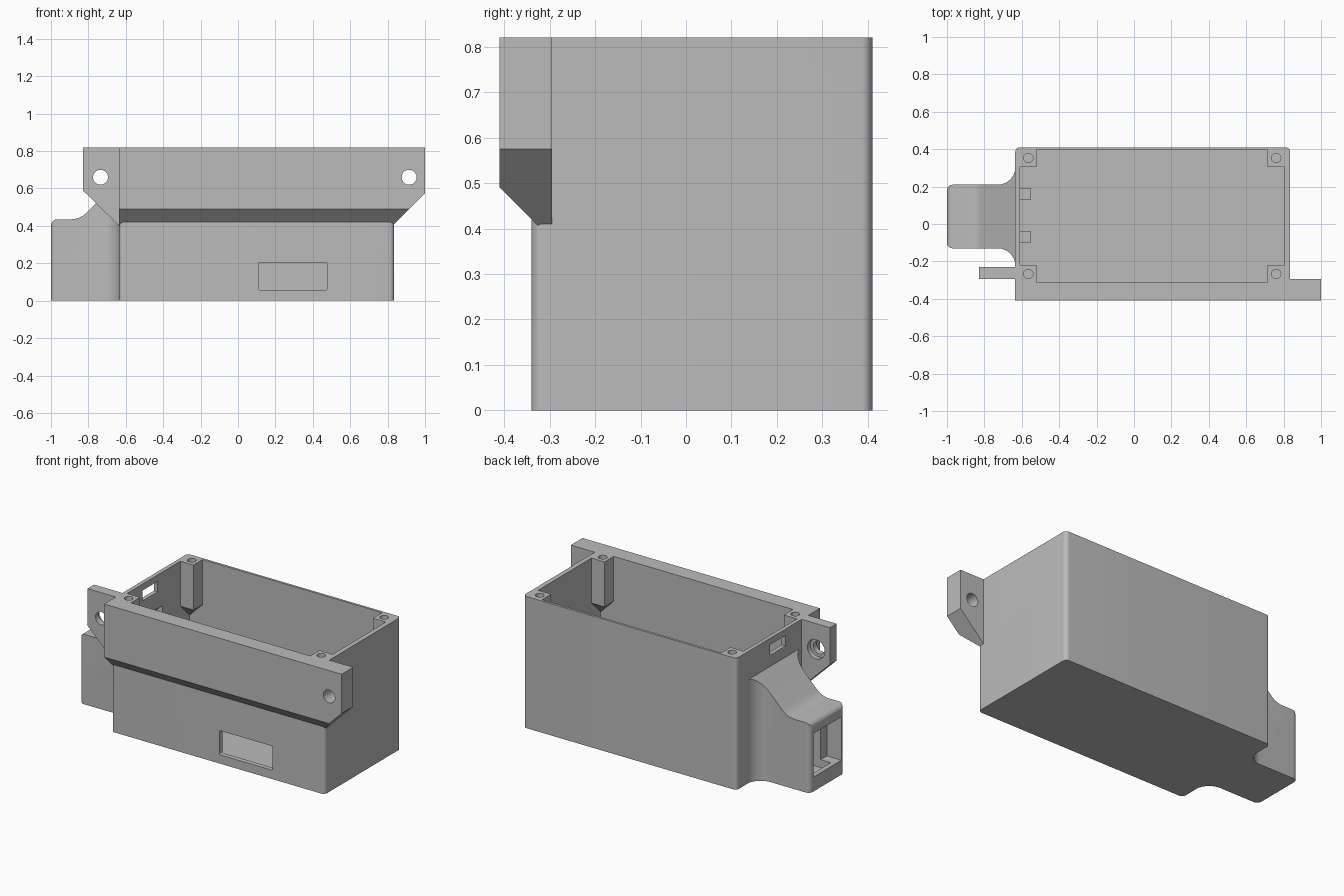
import bpy, bmesh, math
from mathutils import Vector

cube = bpy.data.objects.get("Cube")
if cube:
    bpy.data.objects.remove(cube, do_unlink=True)

grey = bpy.data.materials.new("plain grey plastic")
grey.use_nodes = True
grey.diffuse_color = (0.5, 0.5, 0.5, 1)
grey.node_tree.nodes["Principled BSDF"].inputs["Base Color"].default_value = (0.5, 0.5, 0.5, 1)


def rounded(points, steps=8):
    """Outline from (a, b) or (a, b, radius) corners."""
    out = []
    n = len(points)
    for i, p in enumerate(points):
        c = Vector(p[:2])
        if len(p) < 3:
            out.append(c)
            continue
        u = (Vector(points[i - 1][:2]) - c).normalized()
        v = (Vector(points[(i + 1) % n][:2]) - c).normalized()
        half = u.angle(v) / 2
        centre = c + (u + v).normalized() * (p[2] / math.sin(half))
        start = c + u * (p[2] / math.tan(half)) - centre
        end = c + v * (p[2] / math.tan(half)) - centre
        sweep = start.angle(end)
        for k in range(steps + 1):
            t = k / steps
            out.append(centre + (start * math.sin((1 - t) * sweep)
                                 + end * math.sin(t * sweep)) / math.sin(sweep))
    return out


def finish(name, bm):
    bmesh.ops.recalc_face_normals(bm, faces=bm.faces)
    mesh = bpy.data.meshes.new(name)
    bm.to_mesh(mesh)
    bm.free()
    mesh.materials.append(grey)
    ob = bpy.data.objects.new(name, mesh)
    bpy.context.collection.objects.link(ob)
    return ob


def prism(name, outline, low, high, axis="z"):
    """Extrude an outline along an axis from low to high."""
    place = {"x": lambda a, b, h: (h, a, b),
             "y": lambda a, b, h: (a, h, b),
             "z": lambda a, b, h: (a, b, h)}[axis]
    bm = bmesh.new()
    face = bm.faces.new([bm.verts.new(place(a, b, low)) for a, b in rounded(outline)])
    new = bmesh.ops.extrude_face_region(bm, geom=[face])["geom"]
    move = Vector(place(0, 0, high - low))
    bmesh.ops.translate(bm, vec=move, verts=[g for g in new if isinstance(g, bmesh.types.BMVert)])
    return finish(name, bm)


def block(name, x0, x1, y0, y1, z0, z1):
    return prism(name, [(x0, y0), (x1, y0), (x1, y1), (x0, y1)], z0, z1)


def cylinder(name, a, b, radius, low, high, axis):
    ring = [(a + radius * math.cos(math.tau * i / 32),
             b + radius * math.sin(math.tau * i / 32)) for i in range(32)]
    return prism(name, ring, low, high, axis)


def combine(target, tool, operation):
    mod = target.modifiers.new(operation, "BOOLEAN")
    mod.operation, mod.solver, mod.object = operation, "EXACT", tool
    bpy.context.view_layer.objects.active = target
    bpy.ops.object.modifier_apply(modifier=mod.name)
    bpy.data.objects.remove(tool, do_unlink=True)


# Main box with rounded upright corners
R = 0.025
LEFT, RIGHT, FRONT, BACK, TOP = -0.635, 0.835, -0.34, 0.41, 0.82
body = prism("enclosure", [(LEFT, FRONT, R), (RIGHT, FRONT, R), (RIGHT, BACK, R), (LEFT, BACK, R)], 0, TOP)

# Front mounting flange with a 45 degree underside
flange = prism("flange", [(LEFT, 0.385), (0.81, 0.385), (1, 0.575), (1, TOP), (LEFT, TOP)],
               -0.41, -0.295, "y")
combine(flange, prism("chamfer", [(-0.5, 0.58), (-0.5, 0.2), (-0.12, 0.2)], -1, 1.2, "x"), "DIFFERENCE")
combine(body, flange, "UNION")

# Second mounting ear
ear = prism("ear", [(-0.62, 0.385), (-0.83, 0.59), (-0.83, TOP), (-0.62, TOP)], -0.295, -0.23, "y")
combine(body, ear, "UNION")

# Connector housing: flared plan trimmed by a sloping side profile
housing = prism("housing", [(-0.62, -0.3), (-0.634, -0.3), (-0.634, -0.13, 0.095), (-1, -0.13, 0.03),
                            (-1, 0.21, 0.03), (-0.634, 0.21, 0.095), (-0.634, 0.38), (-0.62, 0.38)], 0, 0.8)
side = prism("side_profile", [(-0.5, -0.1), (-1, -0.1), (-1, 0.435, 0.035), (-0.845, 0.435, 0.12),
                              (-0.62, 0.66), (-0.5, 0.66)], -0.6, 0.6, "y")
combine(housing, side, "INTERSECT")
combine(body, housing, "UNION")

# Cavity, leaving corner screw posts with tapered undersides
IN_L, IN_R, IN_F, IN_B = -0.61, 0.805, -0.31, 0.395
cavity = block("cavity", IN_L, IN_R, IN_F, IN_B, 0.03, 1)
for x, sx in ((IN_L, 1), (IN_R, -1)):
    for y, sy in ((IN_F, 1), (IN_B, -1)):
        bm = bmesh.new()
        for z in (0.54, 1.1):
            for dx in (-0.05, 0.09):
                for dy in (-0.05, 0.09):
                    bm.verts.new((x + sx * dx, y + sy * dy, z))
        bm.verts.new((x - sx * 0.05, y - sy * 0.05, 0.4))
        bmesh.ops.convex_hull(bm, input=bm.verts)
        combine(cavity, finish("post", bm), "DIFFERENCE")

# Retaining ribs either side of the cable opening
for y in (-0.10, 0.13):
    combine(cavity, block("rib", -0.7, -0.55, y, y + 0.06, 0, 0.3), "DIFFERENCE")
combine(body, cavity, "DIFFERENCE")

# Connector passage, socket opening, wall slot and front window
cuts = [
    prism("passage", [(-0.97, 0.04), (-0.6, 0.04), (-0.6, 0.62), (-0.635, 0.59), (-0.83, 0.4), (-0.97, 0.4)],
          -0.04, 0.13, "y"),
    block("socket", -1.1, -0.9, -0.1, 0.175, 0.09, 0.36),
    block("slot", -0.7, -0.58, -0.07, 0.08, 0.715, 0.78),
    prism("window", [(0.11, 0.055, 0.008), (0.475, 0.055, 0.008), (0.475, 0.205, 0.008), (0.11, 0.205, 0.008)],
          -0.4, -0.25, "y"),
    cylinder("ear_hole", -0.735, 0.66, 0.04, -0.5, -0.1, "y"),
    cylinder("ear_recess", -0.735, 0.66, 0.06, -0.26, -0.1, "y"),
    cylinder("flange_hole", 0.915, 0.66, 0.04, -0.5, -0.1, "y"),
]
# Screw holes in the posts
for x in (-0.565, 0.76):
    for y in (-0.267, 0.353):
        cuts.append(cylinder("screw_hole", x, y, 0.025, 0.6, 0.9, "z"))
for cut in cuts:
    combine(body, cut, "DIFFERENCE")

# Smooth the fillets, keep the edges crisp
bpy.ops.object.select_all(action="DESELECT")
body.select_set(True)
bpy.context.view_layer.objects.active = body
bpy.ops.object.shade_smooth_by_angle(angle=math.radians(25))
